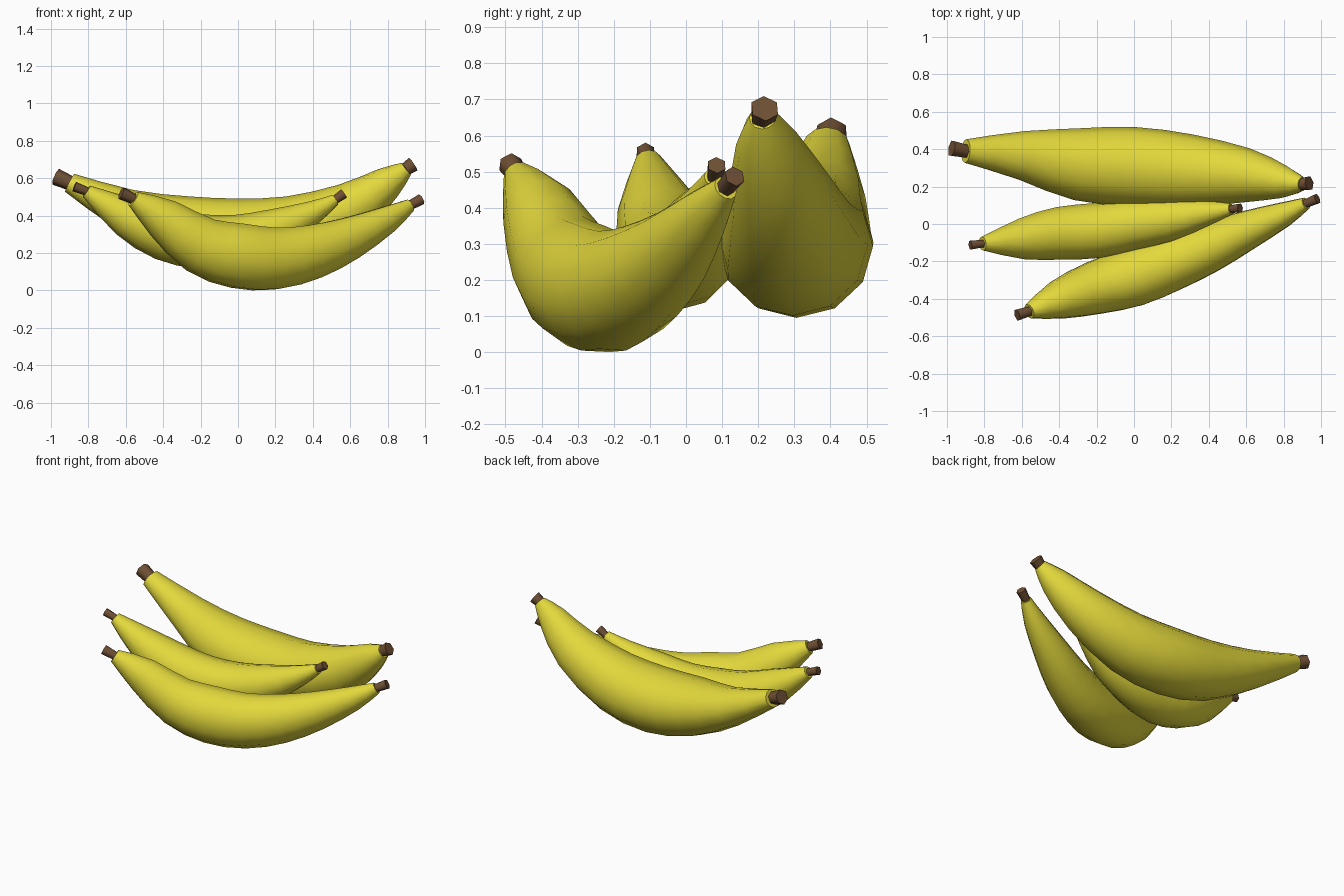
import bpy, bmesh, math
from mathutils import Vector

if "Cube" in bpy.data.objects:
    bpy.data.objects.remove(bpy.data.objects["Cube"])


def material(name, rgb):
    m = bpy.data.materials.new(name)
    m.diffuse_color = (*rgb, 1)
    m.use_nodes = True
    m.node_tree.nodes["Principled BSDF"].inputs["Base Color"].default_value = m.diffuse_color
    return m


YELLOW = material("yellow_peel", (0.77, 0.69, 0.045))
BROWN = material("brown_tip", (0.16, 0.08, 0.035))


def smooth_path(pts):
    # Catmull-Rom midpoints between the stations (x, y, z, radius)
    v = [Vector(p) for p in pts]
    out = []
    for i in range(len(v) - 1):
        a, b, c, d = v[max(i - 1, 0)], v[i], v[i + 1], v[min(i + 2, len(v) - 1)]
        out += [b, (9 * (b + c) - a - d) / 16]
    return out + [v[-1]]


def sweep(name, stations, sides, mat, widths=(1, 1), roll=0.0):
    # widths: sideways stretch of the cross-section at the left and right end
    bm = bmesh.new()
    rings = []
    n = len(stations) - 1
    for i, s in enumerate(stations):
        t = (stations[min(i + 1, n)] - stations[max(i - 1, 0)]).xyz.normalized()
        side = Vector((0, roll, 1)).cross(t).normalized()
        up = t.cross(side)
        w = widths[0] + (widths[1] - widths[0]) * i / n
        ring = []
        for k in range(sides):
            a = 2 * math.pi * k / sides + math.pi / 2
            ring.append(bm.verts.new(s.xyz + s.w * (side * math.cos(a) * w + up * math.sin(a))))
        rings.append(ring)
    for r, q in zip(rings, rings[1:]):
        for k in range(sides):
            j = (k + 1) % sides
            bm.faces.new((r[k], r[j], q[j], q[k]))
    bm.faces.new(rings[0])
    bm.faces.new(rings[-1])
    bmesh.ops.recalc_face_normals(bm, faces=bm.faces)
    me = bpy.data.meshes.new(name)
    bm.to_mesh(me)
    bm.free()
    me.materials.append(mat)
    ob = bpy.data.objects.new(name, me)
    bpy.context.collection.objects.link(ob)
    bpy.ops.object.select_all(action='DESELECT')
    ob.select_set(True)
    bpy.context.view_layer.objects.active = ob
    bpy.ops.object.shade_smooth_by_angle(angle=math.radians(65))


def banana(name, body, left_tip, right_tip, widths, roll=0.0):
    sweep(name + "_peel", smooth_path(body), 12, YELLOW, widths, roll)
    # brown stubs on both ends, starting just inside the peel
    for label, end, tip in (("left", body[0], left_tip), ("right", body[-1], right_tip)):
        e, t = Vector(end), Vector(tip)
        start = e.lerp(t, -0.1)
        start.w = t.w * 0.85
        sweep(f"{name}_{label}_tip", [start, t], 6, BROWN)


# front banana
banana("front_banana",
       [(-0.56, -0.467, 0.49, 0.043), (-0.4, -0.405, 0.385, 0.113), (-0.2, -0.34, 0.242, 0.157),
        (0, -0.28, 0.185, 0.178), (0.2, -0.205, 0.17, 0.17), (0.4, -0.125, 0.207, 0.15),
        (0.6, -0.035, 0.28, 0.118), (0.8, 0.05, 0.38, 0.075), (0.92, 0.11, 0.455, 0.036)],
       (-0.625, -0.487, 0.52, 0.034), (0.98, 0.135, 0.487, 0.03), (0.94, 0.9), -0.25)

# middle banana
banana("middle_banana",
       [(-0.81, -0.105, 0.53, 0.036), (-0.6, -0.08, 0.395, 0.107), (-0.4, -0.05, 0.3, 0.138),
        (-0.2, -0.035, 0.262, 0.145), (0, 0, 0.27, 0.135), (0.2, 0.025, 0.325, 0.113),
        (0.4, 0.06, 0.415, 0.065), (0.52, 0.08, 0.485, 0.03)],
       (-0.875, -0.113, 0.555, 0.027), (0.567, 0.085, 0.518, 0.027), (1.03, 1))

# back banana
banana("back_banana",
       [(-0.9, 0.39, 0.575, 0.054), (-0.6, 0.367, 0.43, 0.115), (-0.3, 0.32, 0.332, 0.175),
        (0, 0.306, 0.293, 0.198), (0.3, 0.285, 0.32, 0.187), (0.6, 0.26, 0.435, 0.145),
        (0.8, 0.225, 0.575, 0.09), (0.9, 0.213, 0.65, 0.04)],
       (-0.975, 0.405, 0.608, 0.046), (0.937, 0.218, 0.675, 0.041), (1.17, 0.94))
